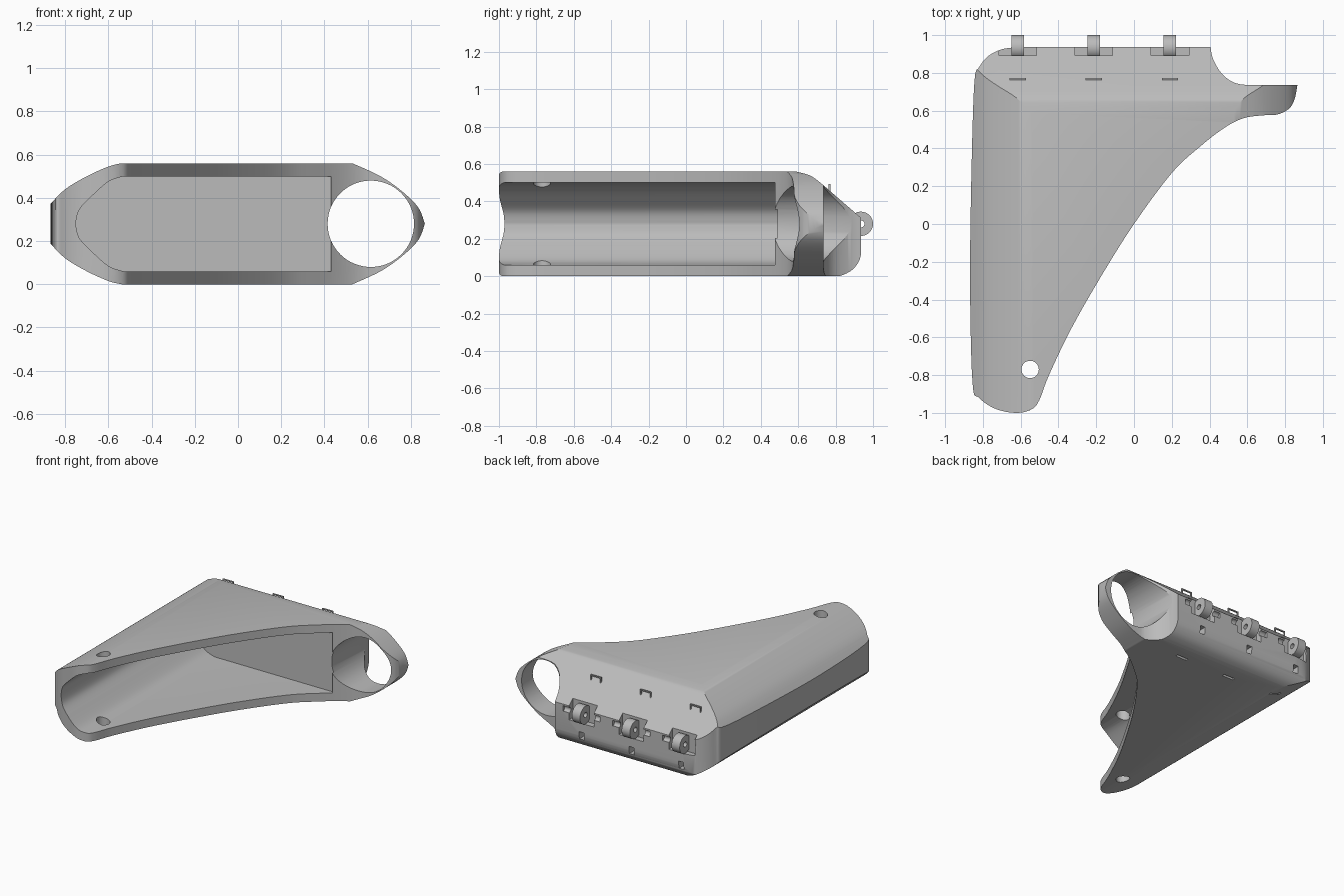
import bpy, bmesh, math
from mathutils import Vector

if "Cube" in bpy.data.objects:
    bpy.data.objects.remove(bpy.data.objects["Cube"])

grey = bpy.data.materials.new("light grey")
grey.use_nodes = True
tone = (0.5, 0.5, 0.5, 1)
grey.diffuse_color = tone
grey.node_tree.nodes["Principled BSDF"].inputs["Base Color"].default_value = tone


def spline(pts, steps=5):
    """Smooth open curve through the points."""
    out = []
    ext = [pts[0]] + pts + [pts[-1]]
    for i in range(1, len(ext) - 2):
        a, b, c, d = (Vector(p) for p in ext[i - 1:i + 3])
        for k in range(steps):
            t = k / steps
            out.append(tuple(b + 0.5 * t * (c - a + t * (2*a - 5*b + 4*c - d
                             + t * (3*b - a - 3*c + d)))))
    return out + [pts[-1]]


def circle(u, v, r, n=64):
    return [(u + r * math.cos(math.tau * i / n), v + r * math.sin(math.tau * i / n))
            for i in range(n)]


def prism(name, outline, axis, lo, hi):
    """Extrude a closed outline along an axis."""
    place = {"x": lambda u, v, w: (w, u, v), "y": lambda u, v, w: (u, w, v),
             "z": lambda u, v, w: (u, v, w)}[axis]
    bm = bmesh.new()
    face = bm.faces.new([bm.verts.new(place(u, v, lo)) for u, v in outline])
    res = bmesh.ops.extrude_face_region(bm, geom=[face])
    move = Vector(place(0, 0, hi - lo))
    bmesh.ops.translate(bm, vec=move,
                        verts=[g for g in res["geom"] if isinstance(g, bmesh.types.BMVert)])
    bmesh.ops.recalc_face_normals(bm, faces=bm.faces)
    mesh = bpy.data.meshes.new(name)
    bm.to_mesh(mesh)
    bm.free()
    mesh.materials.append(grey)
    obj = bpy.data.objects.new(name, mesh)
    bpy.context.collection.objects.link(obj)
    return obj


def box(name, x, y, z):
    return prism(name, [(x[0], y[0]), (x[1], y[0]), (x[1], y[1]), (x[0], y[1])], "z", *z)


def combine(target, tool, operation):
    """Apply a boolean and discard the tool."""
    mod = target.modifiers.new("shape", "BOOLEAN")
    mod.operation, mod.object, mod.solver = operation, tool, "EXACT"
    bpy.context.view_layer.objects.active = target
    bpy.ops.object.modifier_apply(modifier=mod.name)
    bpy.data.objects.remove(tool)


def smooth(obj):
    bpy.ops.object.select_all(action="DESELECT")
    obj.select_set(True)
    bpy.context.view_layer.objects.active = obj
    bpy.ops.object.shade_smooth_by_angle(angle=math.radians(28))


MID = 0.28

# Plan outline of the shell: swept front edge, tip, long side, back corner, scooped ring side
front_edge = spline([(0.865, 0.735), (0.85, 0.66), (0.82, 0.61), (0.76, 0.58), (0.68, 0.575),
                     (0.58, 0.56), (0.48, 0.51), (0.35, 0.41), (0.2, 0.27), (0, 0),
                     (-0.17, -0.27), (-0.33, -0.55), (-0.45, -0.8), (-0.5, -0.93),
                     (-0.54, -0.98), (-0.62, -1), (-0.73, -0.98), (-0.82, -0.92),
                     (-0.855, -0.84), (-0.868, -0.3), (-0.86, 0.3), (-0.845, 0.75),
                     (-0.82, 0.83), (-0.77, 0.89), (-0.7, 0.925), (-0.62, 0.936)])
scoop = spline([(0.405, 0.936), (0.42, 0.87), (0.47, 0.79), (0.54, 0.745), (0.62, 0.735)])
shell = prism("wing_shell", front_edge + scoop, "z", -0.1, 0.7)

# Front section: blunt left side, rounded right side
left_top = spline([(-0.87, 0.37), (-0.8, 0.44), (-0.7, 0.5), (-0.6, 0.545), (-0.54, 0.56)])
right_top = spline([(0.53, 0.56), (0.66, 0.5), (0.76, 0.43), (0.835, 0.355), (0.865, MID)])
upper = left_top + right_top
lower = [(x, 2 * MID - z) for x, z in reversed(upper[:-1])]
combine(shell, prism("section_cutter", upper + lower, "y", -2, 2), "INTERSECT")

# Side section: sloped upper back, rounded lower back
back_top = spline([(0.54, 0.57), (0.6, 0.557), (0.67, 0.535), (0.73, 0.49)]) + [(0.938, 0.31)]
back_low = spline([(0.938, 0.13), (0.925, 0.08), (0.89, 0.035), (0.84, 0.007), (0.78, -0.01)])
side = [(-2, -0.2), (-2, 0.8), (0.53, 0.8)] + back_top + back_low + [(0.77, -0.2)]
combine(shell, prism("side_cutter", side, "x", -2, 2), "INTERSECT")

# Hollow interior, open along the swept front edge
hollow_top = spline([(-0.752, MID), (-0.735, 0.345), (-0.68, 0.405), (-0.6, 0.475), (-0.53, 0.5)])
hollow = hollow_top + [(0.43, 0.5)]
hollow += [(x, 2 * MID - z) for x, z in reversed(hollow[1:])]
combine(shell, prism("hollow_cutter", hollow, "y", -2, 0.49), "DIFFERENCE")

# Ring bore and screw holes
combine(shell, prism("ring_cutter", circle(0.615, MID, 0.2), "y", 0.3, 2), "DIFFERENCE")
combine(shell, prism("screw_cutter", circle(-0.55, -0.77, 0.046, 32), "z", -1, 2), "DIFFERENCE")

# Hinges: notch, pin channel, strap slots, knuckle and strap loop
for i, x in enumerate((-0.616, -0.213, 0.19)):
    cuts = [box("notch", (x - 0.1, x + 0.1), (0.892, 1.2), (0.21, 0.6)),
            prism("pin_channel", circle(0.935, MID, 0.02, 20), "x", x - 0.15, x + 0.15),
            box("back_slot", (x - 0.02, x + 0.02), (0.86, 1.2), (0.09, 0.145)),
            box("bottom_slot", (x - 0.045, x + 0.045), (0.71, 0.73), (-0.1, 0.06))]
    for cut in cuts:
        combine(shell, cut, "DIFFERENCE")
    knuckle = prism(f"hinge_knuckle_{i + 1}", circle(0.935, MID, 0.065, 40), "x",
                    x - 0.033, x + 0.033)
    combine(knuckle, prism("pin_cutter", circle(0.935, MID, 0.019, 24), "x", -2, 2), "DIFFERENCE")
    smooth(knuckle)
    loop = box(f"strap_loop_{i + 1}", (x - 0.043, x + 0.043), (0.762, 0.772), (0.43, 0.493))
    combine(loop, box("loop_cutter", (x - 0.036, x + 0.036), (0.7, 0.9), (0.4, 0.485)),
            "DIFFERENCE")

smooth(shell)
